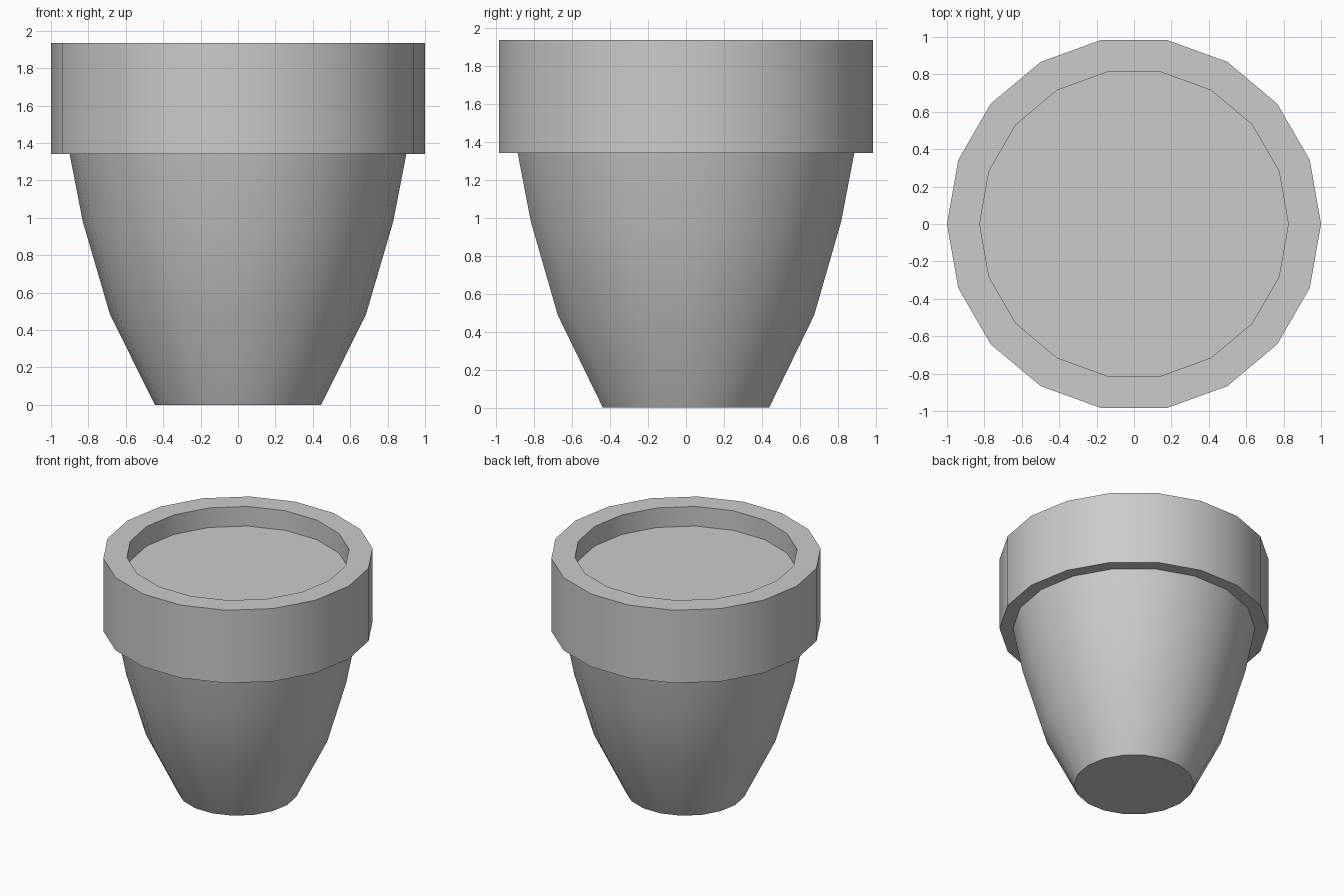
import bpy
import bmesh
from math import cos, sin, tau, radians

SIDES = 18

cube = bpy.data.objects.get("Cube")
if cube:
    bpy.data.objects.remove(cube)

grey = bpy.data.materials.new("plain grey")
grey.use_nodes = True
colour = (0.6, 0.6, 0.6, 1)
grey.diffuse_color = colour
grey.node_tree.nodes["Principled BSDF"].inputs["Base Color"].default_value = colour


def lathe(name, profile, cap_start=False):
    """Turn (radius, z) points, listed with the outside on their right, around z."""
    bm = bmesh.new()
    rings = [[bm.verts.new((r * cos(tau * i / SIDES), r * sin(tau * i / SIDES), z))
              for i in range(SIDES)] for r, z in profile]
    for low, high in zip(rings, rings[1:]):
        for i in range(SIDES):
            j = (i + 1) % SIDES
            bm.faces.new((low[i], low[j], high[j], high[i]))
    if cap_start:
        bm.faces.new(rings[0][::-1])
    mesh = bpy.data.meshes.new(name)
    bm.to_mesh(mesh)
    bm.free()
    mesh.materials.append(grey)
    obj = bpy.data.objects.new(name, mesh)
    bpy.context.collection.objects.link(obj)
    bpy.ops.object.select_all(action='DESELECT')
    obj.select_set(True)
    bpy.context.view_layer.objects.active = obj
    bpy.ops.object.shade_smooth_by_angle(angle=radians(35))
    return obj


# Tapered pot with a closed base
lathe("pot_body", [(0.445, 0), (0.685, 0.485), (0.83, 0.98), (0.90, 1.34)], cap_start=True)

# Thick collar: underside, outer wall, top and inner wall
FILL = 1.775
lathe("pot_rim", [(0.90, 1.34), (1, 1.34), (1, 1.935), (0.825, 1.935), (0.825, FILL)])

# Flat filling inside the rim
bpy.ops.mesh.primitive_circle_add(vertices=SIDES, radius=0.825, fill_type='NGON',
                                  location=(0, 0, FILL), rotation=(0, 0, tau / 4))
soil = bpy.context.object
soil.name = "pot_filling"
# Line its corners up with the rim
for i, v in enumerate(soil.data.vertices):
    v.co = (0.825 * cos(tau * i / SIDES), 0.825 * sin(tau * i / SIDES), 0)
soil.rotation_euler = (0, 0, 0)
soil.data.materials.append(grey)
